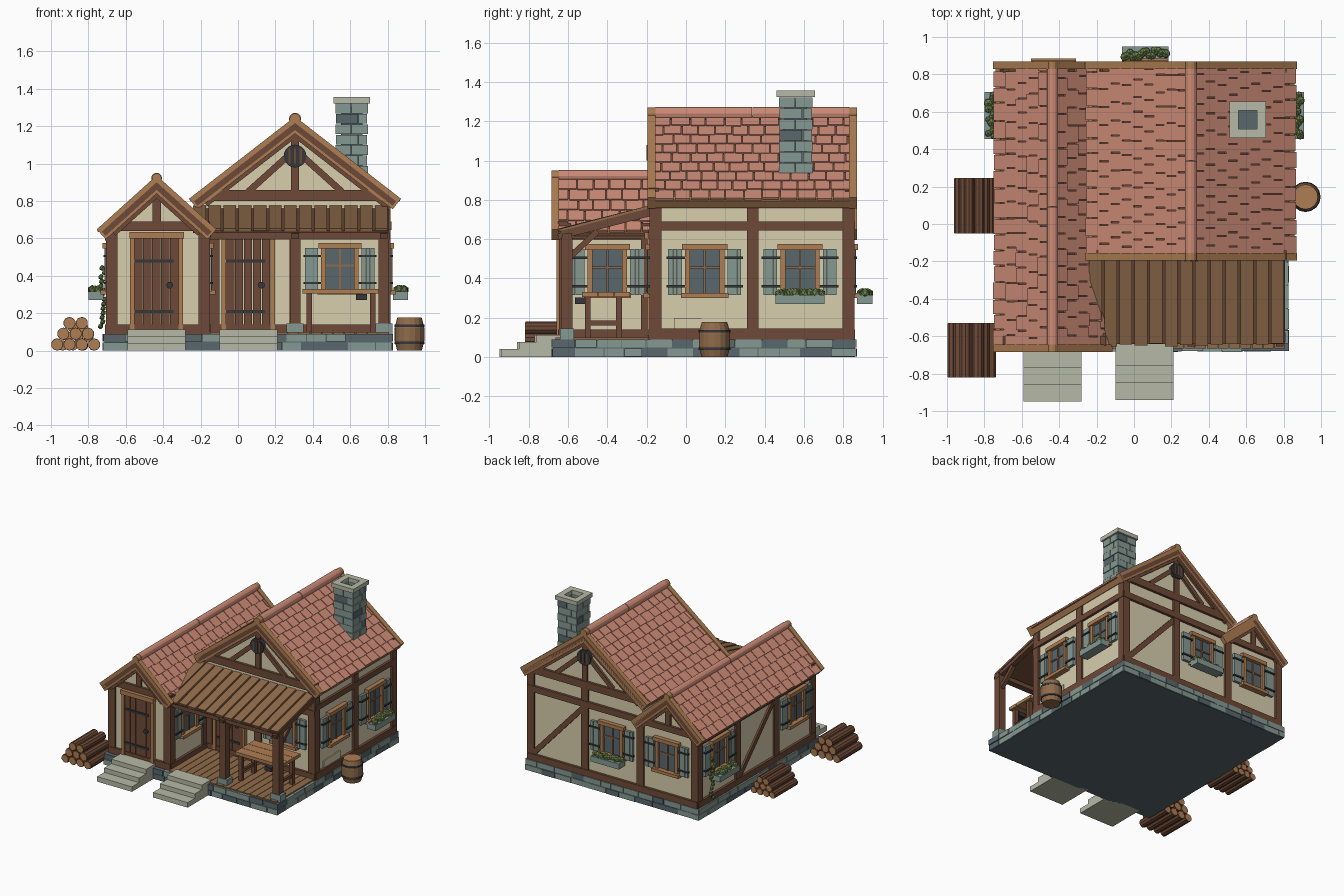
import bpy, bmesh, math, random
from mathutils import Matrix, Vector

random.seed(4)
if "Cube" in bpy.data.objects:
    bpy.data.objects.remove(bpy.data.objects["Cube"])

COLORS = {
    "roof_tile": (.61, .26, .185), "plaster": (.69, .62, .42),
    "dark_timber": (.155, .068, .038), "mid_timber": (.28, .148, .07),
    "light_timber": (.42, .205, .085), "blue_stone": (.235, .315, .285),
    "pale_stone": (.47, .49, .38), "slate": (.1, .137, .155),
    "iron": (.036, .038, .042), "leaf": (.16, .24, .075)}
mats = {}
for name, rgb in COLORS.items():
    m = mats[name] = bpy.data.materials.new(name)
    m.use_nodes = True
    m.diffuse_color = (*rgb, 1)
    m.node_tree.nodes["Principled BSDF"].inputs["Base Color"].default_value = (*rgb, 1)

parts = {}


def mesh(part, color):
    return parts.setdefault(part, (bmesh.new(), color))[0]


def shift(x, y, z):
    return Matrix.Translation((x, y, z))


def slab(part, color, matrix, size):
    bmesh.ops.create_cube(mesh(part, color), size=1, matrix=matrix @ Matrix.Diagonal((*size, 1)))


def box(part, color, lo, hi, M=Matrix()):
    lo, hi = Vector(lo), Vector(hi)
    slab(part, color, M @ shift(*((lo + hi) / 2)), hi - lo)


def beam(part, color, M, p, q, width, v0=-.018, v1=.02):
    """Sloping bar between two (u, z) points of a wall frame."""
    du, dz = q[0] - p[0], q[1] - p[1]
    mid = shift((p[0] + q[0]) / 2, (v0 + v1) / 2, (p[1] + q[1]) / 2)
    slab(part, color, M @ mid @ Matrix.Rotation(-math.atan2(dz, du), 4, 'Y'),
         (math.hypot(du, dz), v1 - v0, width))


def rod(part, color, p, q, r, r2=None, sides=12):
    p, q = Vector(p), Vector(q)
    turn = (q - p).to_track_quat('Z', 'Y').to_matrix().to_4x4()
    bmesh.ops.create_cone(mesh(part, color), cap_ends=True, segments=sides, radius1=r,
                          radius2=r if r2 is None else r2, depth=(q - p).length,
                          matrix=shift(*((p + q) / 2)) @ turn)


def leaf(part, matrix, radius):
    bmesh.ops.create_icosphere(mesh(part, "leaf"), subdivisions=1, radius=radius, matrix=matrix)


def wall(x, y, degrees):
    """Wall frame: local x runs along the wall, local -y points outward."""
    return shift(x, y, 0) @ Matrix.Rotation(math.radians(degrees), 4, 'Z')


def body(part, x0, x1, ridge, eave, top, y0, y1):
    bm = mesh(part, "plaster")
    outline = [(x0, .09), (x1, .09), (x1, eave), (ridge, top), (x0, eave)]
    face = bm.faces.new([bm.verts.new((x, y0, z)) for x, z in outline])
    ext = bmesh.ops.extrude_face_region(bm, geom=[face])["geom"]
    bmesh.ops.translate(bm, vec=(0, y1 - y0, 0), verts=[v for v in ext if isinstance(v, bmesh.types.BMVert)])
    bm.faces.new([bm.verts.new((x, y0, z)) for x, z in outline])


def roof(part, x, z, run, slope, y0, y1, tube):
    """Gable roof with tiles, bargeboards, rafters and ridge tiles."""
    angle = math.atan(slope)
    c, s, length = math.cos(angle), math.sin(angle), run / math.cos(angle)
    count = round(length / .078)
    pitch = length / count
    for side in (-1, 1):
        M = Matrix(((side * c, 0, side * s, x), (0, 1, 0, 0), (-s, 0, c, z), (0, 0, 0, 1)))
        box(part + "_deck", "dark_timber", (0, y0, -.03), (length, y1, 0), M)
        box(part + "_fascia", "light_timber", (length - .02, y0, -.04), (length + .012, y1, .004), M)
        for e in (y0, y1 - .04):
            box(part + "_bargeboard", "light_timber", (0, e, -.045), (length + .012, e + .04, .027), M)
            box(part + "_rafter", "dark_timber", (0, e + .01, -.065), (length - .04, e + .03, -.045), M)
        for row in range(count):
            y = y0 + .04 - (row % 2) * .045
            while y < y1 - .05:
                step = random.uniform(.075, .1)
                a, b = max(y, y0 + .04), min(y + step - .006, y1 - .04)
                if b - a > .01:
                    size = pitch * random.uniform(1.1, 1.2)
                    place = shift(row * pitch + size / 2, (a + b) / 2, .012)
                    slab(part + "_tiles", "roof_tile",
                         M @ place @ Matrix.Rotation(-.08, 4, 'Y'), (size, b - a, .012))
                y += step
    top, middle = z + .022, (y0 + y1) / 2
    for a, b in ((y0 + .04, middle - .002), (middle + .002, y1 - .04)):
        rod(part + "_ridge", "roof_tile", (x, a, top), (x, b, top), tube)
    for e in (y0, y1 - .04):
        rod(part + "_ridge_ends", "light_timber", (x, e, top), (x, e + .04, top), tube * .9)


def frame(M, posts, rails):
    for u in posts:
        box("wall_posts", "dark_timber", (u - .03, -.016, .09), (u + .03, .03, .68), M)
    for u0, u1, z0, z1 in rails:
        box("wall_rails", "dark_timber", (u0, -.02, z0), (u1, .03, z1), M)


def window(M, planter=False):
    box("window_glass", "slate", (-.08, -.006, .32), (.08, .01, .55), M)
    box("window_frames", "light_timber", (-.115, -.035, .545), (.115, .01, .575), M)
    box("window_frames", "light_timber", (-.12, -.045, .3), (.12, .01, .325), M)
    box("window_bars", "mid_timber", (-.005, -.014, .32), (.005, .01, .55), M)
    box("window_bars", "mid_timber", (-.08, -.014, .45), (.08, .01, .46), M)
    for side in (-1, 1):
        S = M @ Matrix.Diagonal((side, 1, 1, 1))
        box("window_frames", "light_timber", (.075, -.025, .32), (.1, .01, .55), S)
        for i in range(3):
            u = .116 + i * .024
            box("shutters", "blue_stone", (u, -.022, .315), (u + .022, .01, .55), S)
        for z in (.355, .5):
            box("shutter_straps", "iron", (.1, -.03, z), (.195, -.01, z + .012), S)
    if planter:
        box("planters", "blue_stone", (-.125, -.108, .27), (.125, -.03, .315), M)
        for i in range(16):
            leaf("planter_leaves", M @ shift(-.11 + i * .0147, random.uniform(-.09, -.05), .325),
                 random.uniform(.018, .027))


def door(M):
    for i in range(5):
        u = -.12 + i * .048
        box("door_planks", "dark_timber", (u, -.015, .11), (u + .045, .01, .6), M)
    for side in (-1, 1):
        box("door_frames", "light_timber", (side * .13 - .012, -.028, .11), (side * .13 + .012, .01, .6), M)
    box("door_frames", "light_timber", (-.145, -.04, .6), (.145, .01, .635), M)
    for z in (.2, .47):
        box("door_straps", "iron", (-.12, -.022, z), (.09, .01, z + .018), M)
    rod("door_handles", "iron", M @ Vector((.07, -.03, .35)), M @ Vector((.07, 0, .35)), .018)


def gable(M, u, base, top, vent):
    box("gable_posts", "dark_timber", (u - .022, -.016, base), (u + .022, .02, top), M)
    if vent:
        for side in (-1, 1):
            beam("gable_struts", "dark_timber", M, (u + side * .25, .85), (u + side * .05, 1.03), .035)
        rod("gable_vents", "iron", M @ Vector((u, -.026, 1.04)), M @ Vector((u, 0, 1.04)), .061, sides=20)
        for i in (-1, 0, 1):
            box("vent_slats", "dark_timber", (u + i * .03 - .006, -.03, 1), (u + i * .03 + .006, 0, 1.08), M)


# Walls and roofs
body("main_walls", -.2, .8, .305, .79, 1.18, -.17, .84)
body("wing_walls", -.69, -.165, -.435, .63, .86, -.63, .84)
roof("main_roof", .305, 1.217, .54, .775, -.195, .87, .033)
roof("wing_roof", -.435, .9, .293, .9, -.685, .87, .029)

# Timber framing on each wall
front, porch_side = wall(0, -.17, 0), wall(-.165, 0, 90)
wing_front, right = wall(0, -.63, 0), wall(.8, 0, 90)
back, left = wall(0, .84, 180), wall(-.69, 0, -90)
frame(front, (-.13, .305, .785), [(-.16, .815, .09, .14), (-.16, .815, .6, .65), (-.2, .815, .8, .86)])
frame(wing_front, (-.675, -.18), [(-.7, -.15, .09, .14), (-.7, -.15, .64, .69)])
frame(porch_side, (-.615, -.2), [(-.64, -.17, .09, .14), (-.64, -.17, .6, .64)])
frame(right, (-.155, .34, .825), [(-.18, .85, .09, .145), (-.18, .85, .645, .69)])
frame(back, (-.785, -.305, .19, .675), [(-.815, .7, .09, .14), (-.815, .7, .64, .69), (-.815, .2, .79, .85)])
frame(left, (-.825, -.34, .15, .615), [(-.85, .64, .09, .14), (-.85, .64, .59, .64)])
for y in (-.155, .34, .825):
    box("upper_posts", "dark_timber", (.77, y - .03, .68), (.816, y + .03, .8))
for x in (.305, .785):
    box("upper_posts", "dark_timber", (x - .03, .82, .68), (x + .03, .856, .8))
gable(front, .305, .86, 1.17, True)
gable(back, -.305, .85, 1.17, True)
gable(wing_front, -.435, .69, .85, False)
gable(back, .435, .69, .85, False)
beam("wall_braces", "dark_timber", back, (-.77, .14), (-.32, .63), .04, -.014)
beam("wall_braces", "dark_timber", left, (-.32, .14), (.13, .6), .04, -.014)
box("plaster_patch", "plaster", (-.06, -.008, .145), (.08, .01, .2), right)
box("plaster_patch", "plaster", (.08, -.007, .145), (.15, .01, .205), right)

# Doors and windows
door(wing_front @ shift(-.435, 0, 0))
door(front @ shift(.055, 0, 0))
for M, u, planter in ((front, .545, False), (porch_side, -.4, False), (right, .095, False),
                      (right, .58, True), (back, -.06, True), (back, .43, False),
                      (left, -.58, True), (left, .4, False)):
    window(M @ shift(u, 0, 0), planter)
for i in range(14):
    leaf("vine", shift(-.72 + random.uniform(-.015, .01), .7 + .02 * math.sin(i), .13 + i * .024), .016)

# Foundation stones around a dark core
box("foundation_core", "slate", (-.715, -.675, 0), (.82, .86, .088))
for M, a, b in ((wall(0, -.68, 0), -.72, .825), (wall(.825, 0, 90), -.68, .865),
                (wall(0, .865, 180), -.825, .72), (wall(-.72, 0, -90), -.865, .68)):
    for row in (0, 1):
        u = a
        while u < b - .01:
            end = u + random.uniform(.09, .16)
            end = b if end > b - .05 else end
            tone = random.choice(("blue_stone", "blue_stone", "slate"))
            box("foundation_" + tone, tone, (u + .002, random.uniform(-.004, .002), row * .046 + .002),
                (end - .002, .07, row * .046 + .044), M)
            u = end

# Entrance steps
for x, y in ((-.435, -.95), (.055, -.94)):
    for i in range(3):
        box("steps", "pale_stone", (x - .155, y + i * .09, 0), (x + .155, -.64, .04 + i * .036))

# Porch floor, posts and plank roof
for i in range(16):
    x = -.15 + i * .06
    box("porch_floor", "mid_timber", (x, -.665, .085), (x + .056, -.17, .1))
side = wall(0, 0, 90)
beam("porch_roof_deck", "dark_timber", side, (-.64, .634), (-.17, .755), .012, -.805, .24)
for i in range(13):
    x = -.24 + i * .081
    beam("porch_roof_planks", "mid_timber", side, (-.645 + random.uniform(-.01, .01), .646),
         (-.17, .768), .014, -x - .068, -x)
for x in (.305, .78):
    box("post_bases", "blue_stone", (x - .045, -.64, .09), (x + .045, -.57, .145))
    box("porch_posts", "dark_timber", (x - .028, -.633, .145), (x + .028, -.577, .61))
    beam("porch_rafters", "dark_timber", side, (-.65, .612), (-.17, .735), .03, -x - .02, -x + .02)
    beam("porch_braces", "dark_timber", side, (-.59, .51), (-.45, .64), .03, -x - .015, -x + .015)
box("porch_beam", "dark_timber", (-.17, -.63, .595), (.81, -.58, .63))

# Workbench with a vice
for i in range(3):
    y = -.53 + i * .083
    box("bench_top", "light_timber", (.345, y, .305), (.755, y + .08, .33))
for x in (.38, .72):
    for y in (-.5, -.34):
        box("bench_legs", "dark_timber", (x - .015, y - .015, .1), (x + .015, y + .015, .305))
    box("bench_legs", "dark_timber", (x - .01, -.5, .16), (x + .01, -.34, .185))
box("bench_vice", "iron", (.63, -.565, .27), (.69, -.49, .302))

# Chimney of alternating stone courses with an open cap
for i in range(8):
    z, r = .88 + i * .0555, .083 + (i % 2) * .003
    split = r - .05 - (i % 2) * .04
    for k in range(4):
        tone = "slate" if (i + 2 * k) % 5 == 1 else "blue_stone"
        M = wall(.608, .558, k * 90)
        box("chimney_" + tone, tone, (-r, -r, z), (split, -.05, z + .052), M)
        box("chimney_blue_stone", "blue_stone", (split + .004, -r, z), (r - .002, -.05, z + .052), M)
for k in range(4):
    box("chimney_cap", "pale_stone", (-.098, -.098, 1.322), (.05, -.05, 1.355), wall(.608, .558, k * 90))
box("chimney_core", "slate", (.55, .5, .85), (.666, .616, 1.3))

# Firewood piles
for x, y0, y1, r in ((-.868, -.82, -.53, .033), (-.855, -.05, .245, .0275)):
    for row, count in enumerate((4, 3, 2)):
        for i in range(count):
            cx, cz = x + (2 * i - count + 1) * r, r * (1 + 1.73 * row)
            rod("logs", "dark_timber", (cx, y0 + .003, cz), (cx, y1 - .003, cz), r, sides=10)
            rod("log_ends", "light_timber", (cx, y0, cz), (cx, y1, cz), r * .88, sides=10)

# Barrel
for z0, z1, r0, r1 in ((0, .055, .066, .08), (.055, .12, .08, .08), (.12, .175, .08, .066)):
    rod("barrel", "mid_timber", (.917, .145, z0), (.917, .145, z1), r0, r1, 16)
for z in (.035, .125):
    rod("barrel_hoops", "iron", (.917, .145, z), (.917, .145, z + .014), .081, sides=16)
rod("barrel_lid", "light_timber", (.917, .145, .17), (.917, .145, .178), .064, sides=16)

# Turn the collected parts into objects
for name, (bm, color) in parts.items():
    bmesh.ops.recalc_face_normals(bm, faces=bm.faces)
    data = bpy.data.meshes.new(name)
    bm.to_mesh(data)
    bm.free()
    data.materials.append(mats[color])
    bpy.context.collection.objects.link(bpy.data.objects.new(name, data))
